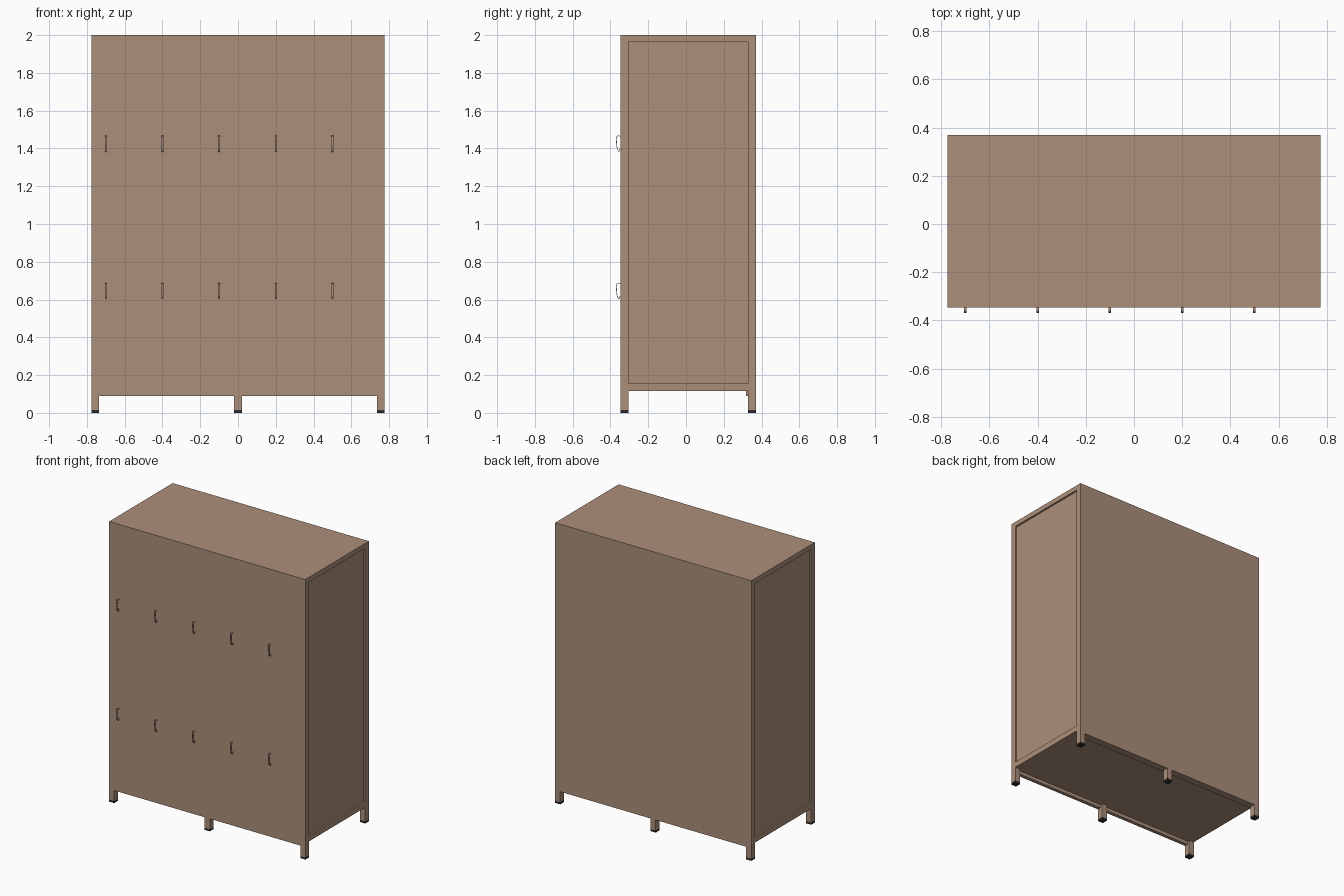
import bpy, bmesh
from mathutils import Vector

if "Cube" in bpy.data.objects:
    bpy.data.objects.remove(bpy.data.objects["Cube"])


def material(name, rgb):
    m = bpy.data.materials.new(name)
    m.diffuse_color = (*rgb, 1)
    m.use_nodes = True
    m.node_tree.nodes["Principled BSDF"].inputs["Base Color"].default_value = m.diffuse_color
    return m


BROWN = material("warm_brown", (0.413, 0.275, 0.195))
DARK = material("dark_rubber", (0.028, 0.028, 0.028))


def finish(name, bm, mat):
    bmesh.ops.recalc_face_normals(bm, faces=bm.faces)
    me = bpy.data.meshes.new(name)
    bm.to_mesh(me)
    bm.free()
    me.materials.append(mat)
    ob = bpy.data.objects.new(name, me)
    bpy.context.collection.objects.link(ob)
    return ob


def box(name, lo, hi, mat=BROWN):
    bm = bmesh.new()
    bmesh.ops.create_cube(bm, size=1)
    for v in bm.verts:
        v.co = Vector([(lo[i] + hi[i]) / 2 + v.co[i] * (hi[i] - lo[i]) for i in range(3)])
    return finish(name, bm, mat)


X, YF, YB, TOP = 0.775, -0.347, 0.37, 2.0

# Front and back panels, top and floor
box("front_panel", (-X + 0.04, YF, 0.09), (X - 0.04, YF + 0.025, TOP))
box("back_panel", (-X + 0.04, 0.345, 0.09), (X - 0.04, YB, TOP))
box("back_bottom_rail", (-X + 0.04, 0.317, 0.09), (X - 0.04, 0.345, 0.13))
box("top_panel", (-X + 0.04, YF + 0.025, 1.965), (X - 0.04, 0.345, TOP))
box("floor_panel", (-X + 0.02, YF + 0.025, 0.115), (X - 0.02, 0.345, 0.135))

# Side frames with recessed panels
for s, side in ((-1, "left"), (1, "right")):
    a, b = sorted((s * X, s * (X - 0.04)))
    box(side + "_front_post", (a, YF, 0.015), (b, -0.305, TOP))
    box(side + "_back_post", (a, 0.328, 0.015), (b, YB, TOP))
    box(side + "_lower_rail", (a, -0.305, 0.115), (b, 0.328, 0.155))
    box(side + "_upper_rail", (a, -0.305, 1.965), (b, 0.328, TOP))
    a, b = sorted((s * (X - 0.012), s * (X - 0.03)))
    box(side + "_side_panel", (a, -0.305, 0.155), (b, 0.328, 1.965))

# Middle legs
box("front_middle_leg", (-0.02, YF, 0.015), (0.02, -0.305, 0.115))
box("back_middle_leg", (-0.02, 0.328, 0.015), (0.02, YB, 0.115))

# Dark feet under every leg
for x in (-X + 0.02, 0, X - 0.02):
    for y0, y1 in ((YF, -0.305), (0.328, YB)):
        box("foot", (x - 0.02, y0, 0), (x + 0.02, y1, 0.015), DARK)


# Pull handles: a thin bent strap swept from a side profile
PATH = [(-0.346, 0.075), (-0.360, 0.077), (-0.367, 0.072), (-0.3685, 0.062),
        (-0.3675, 0.030), (-0.364, 0.008), (-0.358, -0.005), (-0.353, -0.007),
        (-0.352, 0.004), (-0.346, 0.006)]


def handle(x, z, w=0.005, t=0.0015):
    bm = bmesh.new()
    rings = []
    for i, (y, h) in enumerate(PATH):
        p0, p1 = PATH[max(i - 1, 0)], PATH[min(i + 1, len(PATH) - 1)]
        d = Vector((p1[0] - p0[0], p1[1] - p0[1])).normalized()
        n = Vector((-d.y, d.x)) * t
        rings.append([bm.verts.new((x + sx * w, y + k * n.x, z + h + k * n.y))
                      for sx, k in ((-1, -1), (1, -1), (1, 1), (-1, 1))])
    for r, q in zip(rings, rings[1:]):
        for j in range(4):
            bm.faces.new((r[j], r[(j + 1) % 4], q[(j + 1) % 4], q[j]))
    bm.faces.new(rings[0])
    bm.faces.new(rings[-1])
    finish("pull_handle", bm, BROWN)


for z in (0.61, 1.39):
    for i in range(5):
        handle(-0.7 + 0.3 * i, z)
